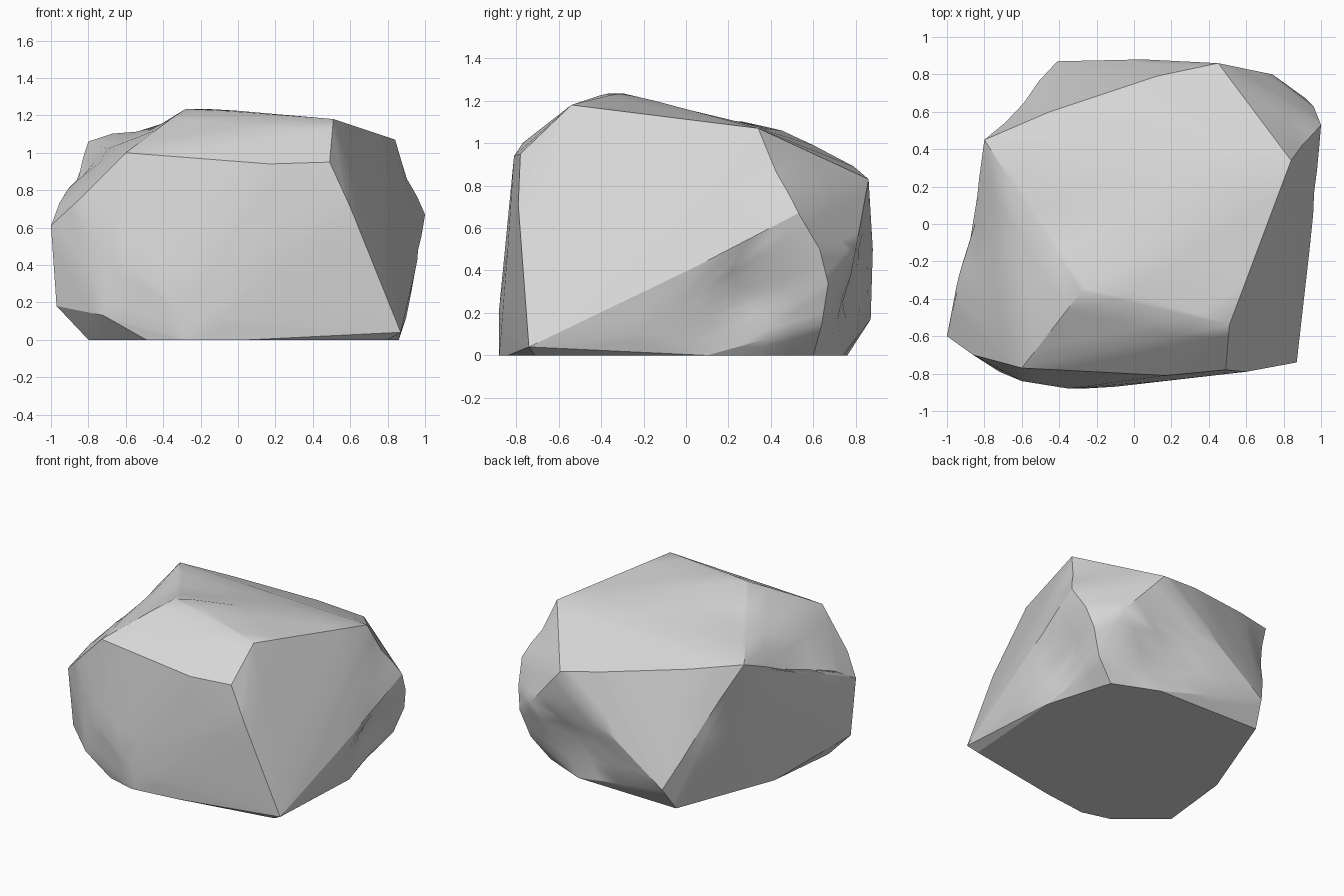
import bpy
import bmesh
from mathutils import Vector

old_cube = bpy.data.objects.get("Cube")
if old_cube:
    bpy.data.objects.remove(old_cube, do_unlink=True)


def make_material(name, colour):
    material = bpy.data.materials.new(name)
    material.use_nodes = True
    material.diffuse_color = colour
    shader = material.node_tree.nodes["Principled BSDF"]
    shader.inputs["Base Color"].default_value = colour
    shader.inputs["Roughness"].default_value = 0.9
    return material


# Corners around the sloping top
crown = [
    (-.28, -.36, 1.24), (-.18, -.3, 1.24), (0, -.4, 1.22), (.51, -.54, 1.18),
    (.84, .34, 1.07), (.45, .86, .83), (.12, .79, .89), (-.45, .6, .99),
    (-.8, .45, 1.06), (-.6, -.77, 1), (.17, -.81, .94), (.49, -.78, .95),
]

# Bulges and corners around the sides
flanks = [
    (-1, -.6, .61), (-.97, -.58, .18), (-.955, -.4, .73), (-.86, -.7, .74),
    (-.72, -.79, .13), (-.6, -.84, .4), (-.35, -.88, .22), (-.1, -.87, .12),
    (.15, -.84, .5), (.6, -.79, .71), (.87, -.74, .04), (.91, -.25, .3),
    (.9, -.1, .12), (.96, .05, .42), (1, .53, .67), (.96, .63, .5),
    (.92, .67, .34), (.74, .8, .5), (.85, .64, .15), (.05, .88, .5),
    (-.41, .87, .17),
]

# Flat underside outline
base = [
    (-.8, -.56), (-.49, -.82), (-.27, -.88), (.06, -.84), (.38, -.77),
    (.8, -.71), (.86, .1), (.71, .6), (.38, .74), (-.45, .76),
    (-.61, .34), (-.74, 0), (-.77, -.31),
]

# Shallow hollows: centre, radius, push
hollows = [
    ((.9, .28, .26), .32, (-.07, 0, 0)),
    ((.95, .42, .9), .2, (-.02, -.01, -.01)),
    ((-.72, .62, .7), .25, (.04, -.04, 0)),
    ((-.85, 0, .5), .4, (.02, 0, 0)),
    ((-.88, .03, .9), .35, (.035, 0, -.02)),
    ((-.42, -.04, 1.17), .45, (0, 0, -.05)),
    ((.4, .82, .27), .36, (0, -.06, 0)),
]


def press_hollow(bm, centre, radius, push):
    for vert in bm.verts:
        fade = 1 - (vert.co - Vector(centre)).length / radius
        if fade > 0 and vert.co.z > .001:
            vert.co += Vector(push) * fade * fade * (3 - fade * 2)


def build_boulder(name, material):
    bm = bmesh.new()
    for corner in crown + flanks + [(x, y, 0) for x, y in base]:
        bm.verts.new(corner)

    # Wrap the corners in a faceted shell
    hull = bmesh.ops.convex_hull(bm, input=bm.verts[:])
    loose = {item for key in ("geom_interior", "geom_unused")
             for item in hull[key] if isinstance(item, bmesh.types.BMVert)}
    bmesh.ops.delete(bm, geom=list(loose), context="VERTS")

    # Split the facets finely enough to take the hollows
    bmesh.ops.subdivide_edges(bm, edges=bm.edges[:], cuts=3, use_grid_fill=True)
    for hollow in hollows:
        press_hollow(bm, *hollow)
    bmesh.ops.triangulate(bm, faces=bm.faces[:])
    bmesh.ops.recalc_face_normals(bm, faces=bm.faces[:])

    mesh = bpy.data.meshes.new(name)
    bm.to_mesh(mesh)
    bm.free()
    mesh.materials.append(material)
    boulder = bpy.data.objects.new(name, mesh)
    bpy.context.collection.objects.link(boulder)
    return boulder


boulder = build_boulder("boulder", make_material("pale grey stone", (.69, .69, .69, 1)))

# Soft facets with crisp chiselled ridges
bpy.ops.object.select_all(action="DESELECT")
boulder.select_set(True)
bpy.context.view_layer.objects.active = boulder
bpy.ops.object.shade_smooth_by_angle(angle=.5)
